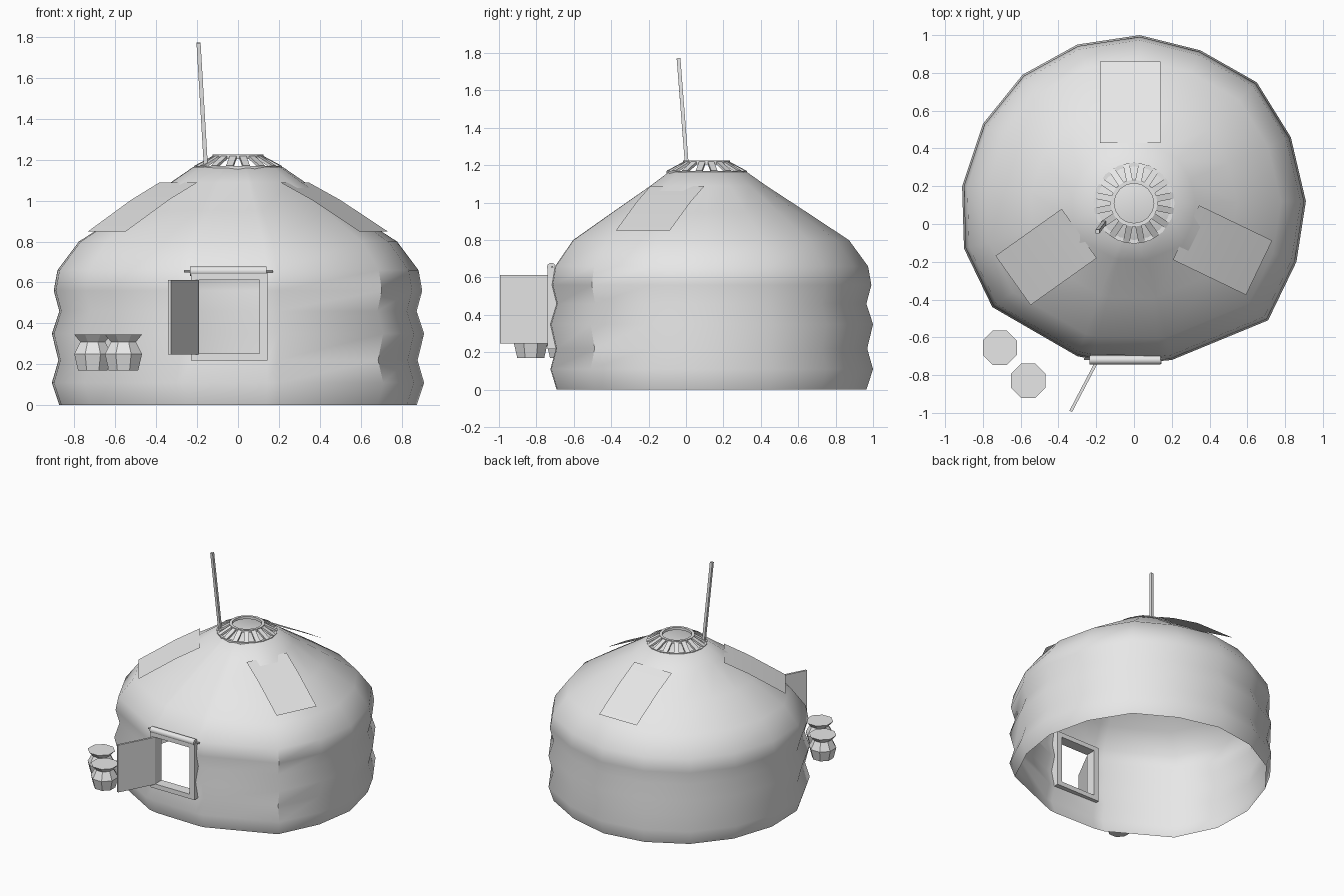
import bpy, bmesh, math
from mathutils import Vector

if "Cube" in bpy.data.objects:
    bpy.data.objects.remove(bpy.data.objects["Cube"], do_unlink=True)

grey = bpy.data.materials.new("light grey")
grey.use_nodes = True
grey.diffuse_color = (0.8, 0.8, 0.8, 1)
grey.node_tree.nodes["Principled BSDF"].inputs["Base Color"].default_value = (0.8, 0.8, 0.8, 1)

CENTRE = Vector((0, 0.11))


def finish(name, bm, smooth=None):
    mesh = bpy.data.meshes.new(name)
    bm.to_mesh(mesh)
    bm.free()
    mesh.materials.append(grey)
    obj = bpy.data.objects.new(name, mesh)
    bpy.context.collection.objects.link(obj)
    if smooth:
        bpy.ops.object.select_all(action="DESELECT")
        obj.select_set(True)
        bpy.context.view_layer.objects.active = obj
        bpy.ops.object.shade_smooth_by_angle(angle=math.radians(smooth))
    return obj


def loft(bm, rings, skip=lambda row, col: False, caps=()):
    """Join closed loops of points into a skin."""
    loops = [[bm.verts.new(p) for p in ring] for ring in rings]
    n = len(loops[0])
    for row in range(len(loops) - 1):
        for col in range(n):
            if not skip(row, col):
                a, b, k = loops[row], loops[row + 1], (col + 1) % n
                bm.faces.new((a[col], a[k], b[k], b[col]))
    for i in caps:
        bm.faces.new(loops[i] if i else loops[i][::-1])


def circle(x, y, z, r, n, turn=0.0):
    steps = [turn + math.tau * i / n for i in range(n)]
    return [(x + r * math.cos(a), y + r * math.sin(a), z) for a in steps]


def beam(name, start, end, width, height, up=(0, 0, 1)):
    """Rectangular bar running between two points."""
    start, end = Vector(start), Vector(end)
    along = (end - start).normalized()
    side = along.cross(Vector(up)).normalized() * width / 2
    top = side.cross(along).normalized() * height / 2
    bm = bmesh.new()
    loft(bm, [[p - side - top, p + side - top, p + side + top, p - side + top]
              for p in (start, end)], caps=(0, -1))
    bmesh.ops.recalc_face_normals(bm, faces=bm.faces)
    return finish(name, bm)


# Tent shell: widest plan outline, scaled at each height
outline = [(-0.3, -0.70), (-0.225, -0.715), (0.145, -0.725), (0.2, -0.72),
           (0.71, -0.51), (0.86, -0.2), (0.91, 0.12), (0.83, 0.46),
           (0.65, 0.75), (0.35, 0.92), (0.03, 1.0), (-0.3, 0.95),
           (-0.59, 0.79), (-0.8, 0.53), (-0.91, 0.2), (-0.9, -0.13), (-0.75, -0.44)]
profile = [(0, 0.96), (0.11, 1), (0.22, 0.965), (0.35, 1), (0.46, 0.96), (0.56, 0.99),
           (0.66, 0.97), (0.8, 0.855), (0.95, 0.6), (1.09, 0.36), (1.165, 0.24)]


def scaled(z, s):
    points = [CENTRE + (Vector(p) - CENTRE) * s for p in outline]
    return [(p.x, p.y, z) for p in points]


bm = bmesh.new()
loft(bm, [scaled(z, s) for z, s in profile],
     skip=lambda row, col: col == 1 and 2 <= row <= 5, caps=(-1,))
finish("tent_shell", bm, 40)

# Roof panels: bent sheets resting on the slope
bend = [(0, 1.09), (0.17, 1.005), (0.43, 0.85)]
panels = {"back": (-0.02, 0.43, 90), "left": (0.275, -0.045, -25.7),
          "right": (-0.29, -0.05, 215.4)}
for side, (x, y, angle) in panels.items():
    a = math.radians(angle)
    out, across = Vector((math.cos(a), math.sin(a))), Vector((-math.sin(a), math.cos(a)))
    bm = bmesh.new()
    rows = []
    for dist, z in bend:
        p = Vector((x, y)) + out * dist
        rows.append([bm.verts.new((*(p + across * w), z)) for w in (-0.16, 0.16)])
    for low, high in zip(rows, rows[1:]):
        bm.faces.new((low[0], high[0], high[1], low[1]))
    finish(side + "_roof_panel", bm, 40)

# Crown: base rim, top hoop and slanted spokes
for name, z, inner, outer, thick in (("crown_base_rim", 1.16, 0.195, 0.215, 0.01),
                                     ("crown_top_hoop", 1.215, 0.105, 0.125, 0.01)):
    bm = bmesh.new()
    corners = [(outer, z - thick), (outer, z + thick), (inner, z + thick),
               (inner, z - thick), (outer, z - thick)]
    loft(bm, [circle(*CENTRE, h, r, 16) for r, h in corners])
    bmesh.ops.remove_doubles(bm, verts=bm.verts, dist=0.0001)
    bmesh.ops.recalc_face_normals(bm, faces=bm.faces)
    finish(name, bm, 40)
for i in range(16):
    a = math.tau * (i + 0.5) / 16
    ray = Vector((math.cos(a), math.sin(a), 0))
    mid = Vector((*CENTRE, 0))
    beam("crown_spoke", mid + ray * 0.21 + Vector((0, 0, 1.165)),
         mid + ray * 0.115 + Vector((0, 0, 1.215)), 0.034, 0.014)

# Chimney pole
beam("chimney_pole", (-0.155, 0.01, 1.13), (-0.193, -0.04, 1.772), 0.02, 0.02, (0, 1, 0))

# Door frame, open door leaf and rolled awning
for name, x in (("door_post_right", -0.21), ("door_post_left", 0.125)):
    beam(name, (x, -0.7, 0.22), (x, -0.7, 0.64), 0.04, 0.08, (0, 1, 0))
for name, z in (("door_sill", 0.235), ("door_lintel", 0.63)):
    beam(name, (-0.23, -0.7, z), (0.145, -0.7, z), 0.08, 0.035)
beam("door_leaf", (-0.2, -0.735, 0.43), (-0.335, -0.992, 0.43), 0.016, 0.365)


def roll(name, x0, x1, y, z, r, n=10):
    bm = bmesh.new()
    rings = [[(x, y + q[0], z + q[1]) for q in circle(0, 0, 0, r, n)] for x in (x0, x1)]
    loft(bm, rings, caps=(0, -1))
    bmesh.ops.recalc_face_normals(bm, faces=bm.faces)
    finish(name, bm, 40)


roll("awning_roll", -0.235, 0.14, -0.72, 0.655, 0.024)
roll("awning_rod", -0.265, 0.17, -0.715, 0.655, 0.006, 6)

# Faceted storage pots
pot = [(0.17, 0.078), (0.25, 0.098), (0.31, 0.066), (0.345, 0.098)]
for name, x, y in (("rear_pot", -0.71, -0.655), ("front_pot", -0.56, -0.83)):
    bm = bmesh.new()
    loft(bm, [circle(x, y, z, r, 8, math.pi / 8) for z, r in pot], caps=(0, -1))
    finish(name, bm)
